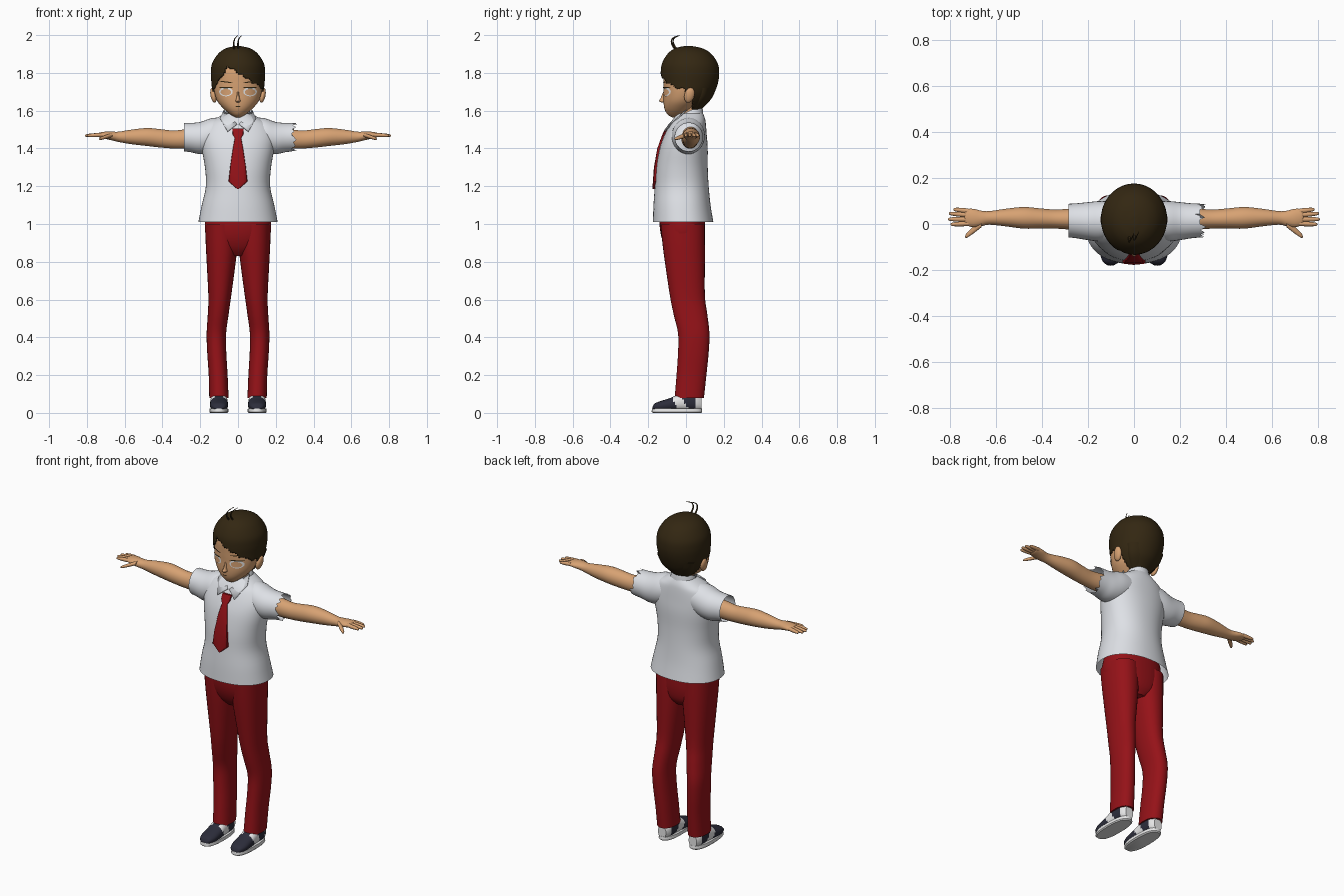
import bpy, bmesh, random
from math import sin, cos, pi, copysign, sqrt

random.seed(3)
if "Cube" in bpy.data.objects:
    bpy.data.objects.remove(bpy.data.objects["Cube"])


def colour(name, rgb):
    m = bpy.data.materials.new(name)
    m.use_nodes = True
    m.diffuse_color = (*rgb, 1)
    m.node_tree.nodes["Principled BSDF"].inputs["Base Color"].default_value = (*rgb, 1)
    return m


SKIN = colour("skin", (.68, .36, .17))
SHIRT = colour("shirt white", (.73, .75, .79))
RED = colour("dark red", (.3, .006, .009))
HAIR = colour("dark brown", (.033, .02, .006))
NAVY = colour("navy", (.025, .026, .043))
WHITE = colour("white", (.8, .8, .8))


def finish(name, bm, mats, mirror=False, rule=None, angle=.7):
    """Turn a bmesh into a shaded object, optionally mirrored across x."""
    bmesh.ops.recalc_face_normals(bm, faces=bm.faces)
    if rule:
        for f in bm.faces:
            f.material_index = rule(f.calc_center_median())
    mesh = bpy.data.meshes.new(name)
    bm.to_mesh(mesh)
    bm.free()
    ob = bpy.data.objects.new(name, mesh)
    bpy.context.collection.objects.link(ob)
    for m in mats:
        mesh.materials.append(m)
    bpy.ops.object.select_all(action='DESELECT')
    ob.select_set(True)
    bpy.context.view_layer.objects.active = ob
    bpy.ops.object.shade_smooth_by_angle(angle=angle)
    if mirror:
        ob.modifiers.new("mirror", 'MIRROR')
    return ob


def spline(rows, steps):
    """Smoothly interpolate the section rows."""
    out = []
    for i in range(len(rows) - 1):
        a, b, c, d = (rows[max(0, min(len(rows) - 1, i + k))] for k in (-1, 0, 1, 2))
        for s in range(steps):
            t = s / steps
            out.append([q + .5 * t * (r - p + t * (2*p - 5*q + 4*r - w + t * (3*(q - r) + w - p)))
                        for p, q, r, w in zip(a, b, c, d)])
    return out + [list(rows[-1])]


def loft(name, rows, mats, axis='z', n=32, steps=4, power=2, caps=True,
         mirror=False, rule=None, edit=None):
    """Skin oval sections; each row is a position and two pairs of bounds."""
    bm = bmesh.new()
    rings = []
    for t, u0, u1, v0, v1 in spline(rows, steps):
        ring = []
        for k in range(n):
            c, s = cos(2 * pi * k / n), sin(2 * pi * k / n)
            u = (u0 + u1) / 2 + (u1 - u0) / 2 * copysign(abs(c) ** (2 / power), c)
            v = (v0 + v1) / 2 + (v1 - v0) / 2 * copysign(abs(s) ** (2 / power), s)
            ring.append(bm.verts.new({'z': (u, v, t), 'x': (t, u, v), 'y': (u, t, v)}[axis]))
        rings.append(ring)
    for a, b in zip(rings, rings[1:]):
        for k in range(n):
            bm.faces.new((a[k], a[k - 1], b[k - 1], b[k]))
    if caps:
        bm.faces.new(rings[0])
        bm.faces.new(rings[-1])
    if edit:
        edit(bm, rings)
    return finish(name, bm, mats, mirror, rule)


def face_y(x):
    return -.014 - .104 * sqrt(max(0, 1 - (x / .125) ** 2))


def decal(name, cx, cz, rx, rz, mat, lift, tilt=0, mirror=True):
    """Thin oval plate that follows the curve of the face."""
    bm = bmesh.new()
    bmesh.ops.create_grid(bm, x_segments=8, y_segments=8, size=1)
    for v in bm.verts:
        a, b = v.co.x, v.co.y
        a, b = a * sqrt(1 - b * b / 2), b * sqrt(1 - a * a / 2)
        x = cx + rx * a
        v.co = (x, face_y(x) - lift, cz + rz * b + tilt * a)
    return finish(name, bm, [mat], mirror)


# Shirt body
torso = [(1.01, -.21, .21, -.175, .145), (1.1, -.192, .192, -.172, .13),
         (1.2, -.17, .17, -.165, .12), (1.3, -.175, .175, -.158, .115),
         (1.4, -.192, .192, -.14, .115), (1.47, -.195, .195, -.115, .11),
         (1.53, -.165, .165, -.085, .105), (1.56, -.115, .115, -.065, .1),
         (1.585, -.07, .07, -.045, .09)]
loft("shirt_body", torso, [SHIRT], n=48, power=2.2, caps=False)

# Sleeves: clean hem on the right, torn hem on the left
for side, sign, end in (("left", 1, .295), ("right", -1, .285)):
    def tear(bm, rings, s=sign):
        for k, v in enumerate(rings[-1]):
            if s > 0:
                v.co.x += random.uniform(-.03, .022)
    loft(side + "_sleeve", [(sign * .07, -.055, .095, 1.4, 1.565), (sign * .14, -.075, .1, 1.375, 1.56),
         (sign * .2, -.07, .095, 1.37, 1.54), (sign * .25, -.062, .09, 1.38, 1.535),
         (sign * end, -.058, .088, 1.385, 1.535)], [SHIRT], 'x', caps=False, edit=tear)


# Collar stand and folded flaps
def lean(bm, rings):
    for v in bm.verts:
        v.co.z += (v.co.y - .02) * .45


loft("collar_band", [(1.545, -.08, .08, -.06, .092), (1.585, -.066, .066, -.045, .087),
     (1.6, -.06, .06, -.04, .08)], [SHIRT], caps=False, edit=lean)
bm = bmesh.new()
bm.faces.new([bm.verts.new(p) for p in
              ((.075, 0, 1.605), (.006, -.092, 1.53), (.055, -.116, 1.492), (.095, -.05, 1.56))])
flap = finish("collar_flap", bm, [SHIRT], True)
flap.modifiers.new("thickness", 'SOLIDIFY').thickness = .006


# Tie laid along the shirt front
def shirt_front(z):
    for a, b in zip(torso, torso[1:]):
        if a[0] <= z <= b[0]:
            return a[3] + (b[3] - a[3]) * (z - a[0]) / (b[0] - a[0])


tie = [(1.185, .004), (1.225, .05), (1.3, .042), (1.4, .027), (1.455, .017), (1.475, .028), (1.505, .03)]
loft("tie", [(z, -w, w, shirt_front(z) - .012, shirt_front(z) + .012) for z, w in tie],
     [RED], steps=1, n=16, power=4)

# Trousers
loft("trouser_hips", [(.83, -.05, .05, -.07, .065), (.87, -.13, .13, -.105, .09), (.93, -.168, .168, -.13, .1),
     (1.0, -.175, .175, -.14, .1), (1.06, -.165, .165, -.135, .1)], [RED], n=48, power=2.3)
loft("trouser_leg", [(.08, .05, .152, -.06, .095), (.2, .055, .155, -.05, .108), (.32, .062, .163, -.042, .12),
     (.42, .063, .166, -.042, .124), (.52, .05, .16, -.065, .113), (.62, .036, .157, -.085, .1),
     (.8, .012, .166, -.112, .1), (.9, .003, .171, -.125, .1), (1.0, .003, .174, -.135, .098)],
     [RED], mirror=True, power=2.2)

# Shoes: white sole, navy upper with white side panel and heel
loft("shoe_sole", [(0, .057, .147, -.175, .08), (.006, .05, .152, -.182, .086), (.024, .052, .15, -.18, .084)],
     [WHITE], steps=1, power=2.5, mirror=True)


def panel(c):
    return int((-.06 < c.y + (c.z - .05) * .5 < -.005 and abs(c.x - .1) > .018) or c.y > .055)


loft("shoe_upper", [(-.178, .085, .117, .018, .03), (-.165, .067, .135, .015, .05),
     (-.13, .055, .147, .01, .064), (-.08, .053, .148, .01, .08), (-.04, .055, .147, .01, .1),
     (0, .056, .145, .01, .112), (.05, .06, .142, .01, .11), (.082, .075, .127, .015, .085)],
     [NAVY, WHITE], 'y', power=2.3, mirror=True, rule=panel)

# Arms with palms
loft("arm", [(.12, -.02, .07, 1.42, 1.52), (.25, -.025, .068, 1.4, 1.505), (.34, -.02, .063, 1.4, 1.495),
     (.41, -.02, .068, 1.405, 1.502), (.48, -.02, .074, 1.413, 1.508), (.56, -.01, .066, 1.422, 1.5),
     (.63, -.003, .056, 1.434, 1.489), (.665, -.01, .058, 1.442, 1.489), (.7, -.014, .066, 1.45, 1.489),
     (.73, -.006, .065, 1.456, 1.485), (.738, .002, .058, 1.46, 1.48)], [SKIN], 'x', mirror=True)

# Fingers and thumb
fingers = (("little", .72, .056, .787, .064), ("ring", .72, .039, .806, .046),
           ("middle", .72, .02, .81, .021), ("index", .72, .002, .799, -.002),
           ("thumb", .665, .002, .735, -.055))
for label, x0, y0, x1, y1 in fingers:
    rows = []
    drop = .022 if label == "thumb" else .004
    for t, r in ((0, .011), (.45, .0105), (.8, .0085), (.95, .006), (1, .002)):
        x, y, z = x0 + (x1 - x0) * t, y0 + (y1 - y0) * t, 1.472 - drop * t
        wide = r * (1.5 if label == "thumb" else 1)
        rows.append((x, y - wide, y + wide, z - r, z + r))
    loft(label + "_finger", rows, [SKIN], 'x', n=12, steps=2, mirror=True)

# Neck, head, nose and ears
loft("neck", [(1.48, -.06, .06, -.05, .075), (1.56, -.05, .05, -.035, .07), (1.66, -.05, .05, -.03, .07)], [SKIN])
loft("head", [(1.565, -.014, .014, -.075, -.045), (1.58, -.04, .04, -.098, 0), (1.61, -.076, .076, -.114, .035),
     (1.65, -.109, .109, -.119, .07), (1.7, -.125, .125, -.118, .09), (1.75, -.127, .127, -.119, .1),
     (1.82, -.122, .122, -.116, .1), (1.88, -.085, .085, -.08, .08), (1.9, -.02, .02, -.02, .03)],
     [SKIN], n=48)
loft("nose", [(1.642, -.005, .005, -.125, -.1), (1.65, -.013, .013, -.142, -.1), (1.665, -.009, .009, -.135, -.1),
     (1.7, -.005, .005, -.121, -.1)], [SKIN], n=16)
bm = bmesh.new()
bmesh.ops.create_uvsphere(bm, u_segments=20, v_segments=12, radius=1)
for v in bm.verts:
    x, y, z = v.co
    v.co = (.13 + .016 * x + .006 * z, .018 + .027 * y + .006 * z, 1.682 + .04 * z)
finish("ear", bm, [SKIN], True)

# Eyes, lashes and mouth
decal("eye_white", .064, 1.7, .036, .024, WHITE, .004)
decal("eye_inner", .064, 1.698, .028, .017, SKIN, .006)
decal("upper_lash", .064, 1.722, .038, .0035, HAIR, .007)
decal("eyebrow", .064, 1.752, .034, .003, HAIR, .006, tilt=.004)
decal("mouth", 0, 1.622, .016, .002, HAIR, .003, mirror=False)


# Hair shell, cut along a parted fringe
def fringe(bm, rings):
    def covered(c):
        if c.y > -.01 + .02 * (c.z < 1.7):
            return c.z > 1.7 or c.y > .035
        part = c.x + .055
        line = 1.828 + (1.55 * part if part < 0 else -.62 * part)
        return c.z > line + .012 * abs(sin(c.x * 75))
    bmesh.ops.delete(bm, geom=[f for f in bm.faces if not covered(f.calc_center_median())],
                     context='FACES')


hair = loft("hair", [(1.6, -.06, .06, -.08, .075), (1.625, -.09, .09, -.11, .1), (1.66, -.116, .116, -.126, .132),
            (1.7, -.134, .134, -.13, .153), (1.75, -.141, .141, -.132, .17), (1.8, -.144, .144, -.134, .176),
            (1.85, -.137, .137, -.127, .168), (1.9, -.106, .106, -.098, .135), (1.928, -.068, .068, -.062, .092),
            (1.94, -.025, .025, -.02, .045), (1.942, -.004, .004, .006, .016)],
            [HAIR], n=96, steps=7, edit=fringe)
thick = hair.modifiers.new("thickness", 'SOLIDIFY')
thick.thickness, thick.offset = .01, -1

# Nape fill under the hair
loft("nape_hair", [(1.6, -.05, .05, .02, .07), (1.66, -.1, .1, .025, .125), (1.72, -.12, .12, .03, .15)], [HAIR])

# Loose strands standing on the crown
for i, x in enumerate((-.018, .004)):
    cu = bpy.data.curves.new("loose_strand", 'CURVE')
    cu.dimensions = '3D'
    cu.bevel_depth = .006
    cu.bevel_resolution = 2
    sp = cu.splines.new('NURBS')
    path = ((0, -.045, 1.91), (-.004, -.07, 1.94), (-.004, -.08, 1.97), (.006, -.066, 1.99), (.018, -.04, 1.998))
    sp.points.add(len(path) - 1)
    for k, (p, (dx, y, z)) in enumerate(zip(sp.points, path)):
        p.co = (x + dx, y + .008 * i, z, 1)
        p.radius = 1 - .2 * k
    sp.use_endpoint_u = True
    sp.order_u = 3
    ob = bpy.data.objects.new("loose_strand", cu)
    cu.materials.append(HAIR)
    bpy.context.collection.objects.link(ob)
